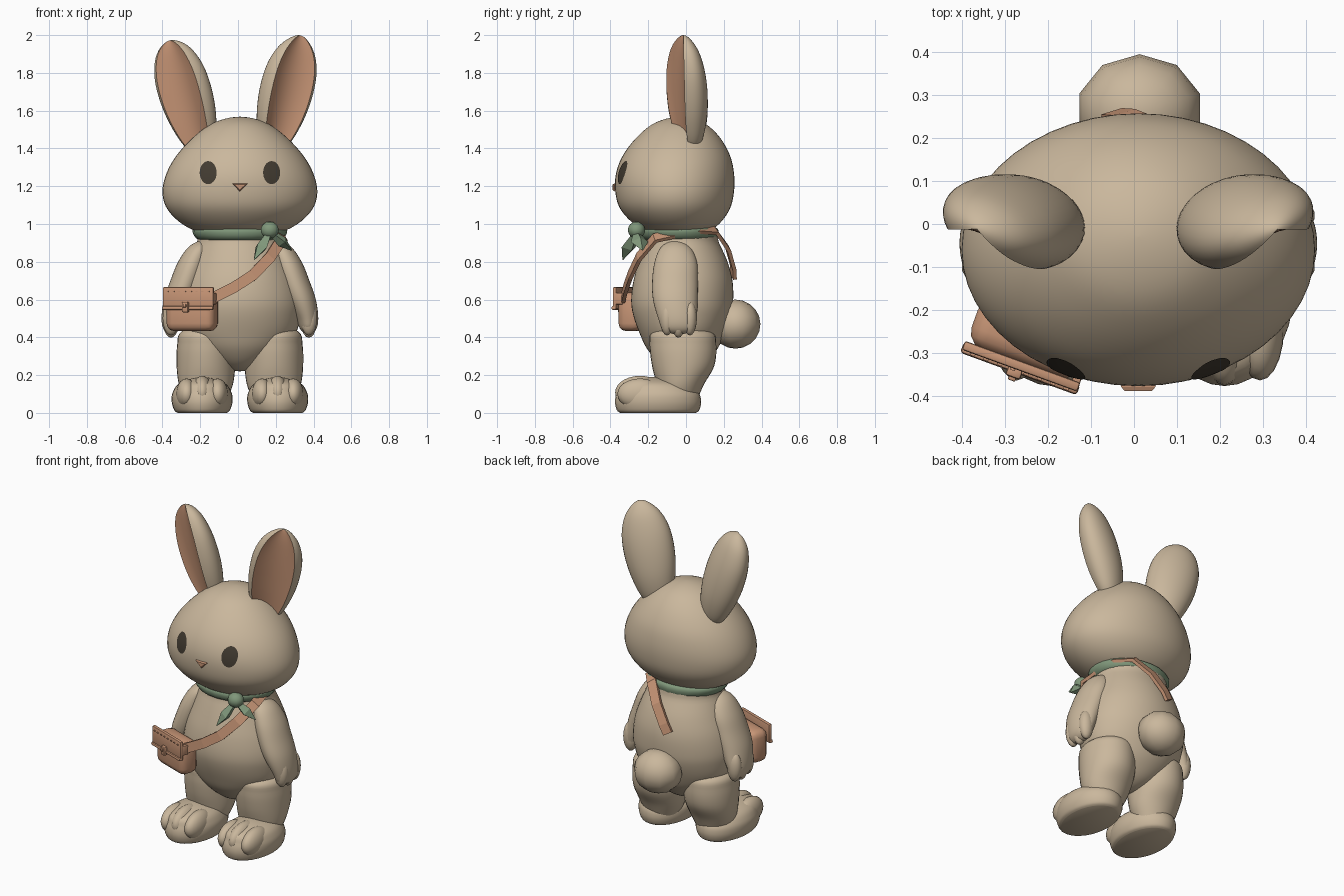
import bpy, bmesh
from math import cos, sin, pi, radians
from mathutils import Matrix, Vector
from mathutils.bvhtree import BVHTree

cube = bpy.data.objects.get("Cube")
if cube:
    bpy.data.objects.remove(cube, do_unlink=True)

MID = 0.01  # mirror plane of the animal


def material(name, rgb):
    m = bpy.data.materials.new(name)
    m.use_nodes = True
    m.diffuse_color = (*rgb, 1)
    m.node_tree.nodes["Principled BSDF"].inputs["Base Color"].default_value = (*rgb, 1)
    return m


FUR = material("beige fur", (0.59, 0.475, 0.335))
TAN = material("tan leather", (0.57, 0.30, 0.18))
GREEN = material("green cloth", (0.215, 0.31, 0.195))
DARK = material("dark brown", (0.055, 0.044, 0.031))


def finish(bm, name, mats, angle=40):
    bmesh.ops.recalc_face_normals(bm, faces=bm.faces)
    me = bpy.data.meshes.new(name)
    bm.to_mesh(me)
    bm.free()
    for m in mats:
        me.materials.append(m)
    if angle:
        me.shade_smooth()
        me.set_sharp_from_angle(angle=radians(angle))
    ob = bpy.data.objects.new(name, me)
    bpy.context.collection.objects.link(ob)
    return ob


def smooth_rings(rings, steps):
    """Spline through rings; a closed end is mirrored so that it comes out round."""
    r = [Vector(p) for p in rings]

    def ghost(end, near):
        z, cx, cy, rx, ry = near
        return Vector((z, cx, cy, -rx, -ry)) if end[3] < 0.005 else end
    r = [ghost(r[0], r[1])] + r + [ghost(r[-1], r[-2])]
    out = []
    for a, b, c, d in zip(r, r[1:], r[2:], r[3:]):
        for k in range(steps):
            t = k / steps
            out.append(b + (c - a) * (t / 2) + (2 * a - 5 * b + 4 * c - d) * (t * t / 2)
                       + (3 * b - a - 3 * c + d) * (t ** 3 / 2))
    return out + [r[-2]]


def loft(name, rings, mats, seg=32, steps=5, section=None, matrix=None, rule=None, angle=40):
    """Skin elliptical rings (z, centre x, centre y, radius x, radius y)."""
    section = section or (lambda t: (cos(t), sin(t)))
    bm = bmesh.new()
    rows = []
    for z, cx, cy, rx, ry in smooth_rings(rings, steps):
        pts = [section(2 * pi * j / seg) for j in range(seg)]
        rows.append([bm.verts.new((cx + max(rx, 0.001) * x, cy + max(ry, 0.001) * y, z)) for x, y in pts])
    for i, (lo, hi) in enumerate(zip(rows, rows[1:])):
        for j in range(seg):
            k = (j + 1) % seg
            f = bm.faces.new((lo[j], lo[k], hi[k], hi[j]))
            if rule and rule(i / len(rows), 2 * pi * (j + 0.5) / seg):
                f.material_index = 1
    bm.faces.new(rows[0])
    bm.faces.new(rows[-1])
    if matrix:
        bm.transform(matrix)
    return finish(bm, name, mats, angle)


def ball(name, loc, radii, mat, u=20, v=14, angle=60):
    bm = bmesh.new()
    bmesh.ops.create_uvsphere(bm, u_segments=u, v_segments=v, radius=1,
                              matrix=Matrix.Translation(loc) @ Matrix.Diagonal((*radii, 1)))
    return finish(bm, name, [mat], angle)


def box(name, loc, size, mat, frame, bevel=0.0, segments=2):
    bm = bmesh.new()
    bmesh.ops.create_cube(bm, size=1, matrix=Matrix.Translation(loc) @ Matrix.Diagonal((*size, 1)))
    if bevel:
        bmesh.ops.bevel(bm, geom=bm.edges[:], offset=bevel, segments=segments, profile=0.5, affect='EDGES')
    bm.transform(frame)
    return finish(bm, name, [mat], 35)


# Head and body
head = loft("head", [
    (0.93, MID, -0.04, 0, 0), (0.95, MID, -0.045, 0.19, 0.14), (1.0, MID, -0.05, 0.305, 0.225),
    (1.08, MID, -0.058, 0.385, 0.29), (1.17, MID, -0.06, 0.41, 0.314), (1.27, MID, -0.058, 0.388, 0.312),
    (1.37, MID, -0.05, 0.33, 0.28), (1.47, MID, -0.04, 0.235, 0.21),
    (1.54, MID, -0.035, 0.13, 0.12), (1.568, MID, -0.03, 0, 0)], [FUR], seg=48)
loft("body", [
    (0.22, MID, -0.02, 0, 0), (0.25, MID, -0.02, 0.1, 0.1), (0.33, MID, -0.02, 0.22, 0.18),
    (0.42, MID, -0.02, 0.295, 0.225), (0.52, MID, -0.02, 0.322, 0.26), (0.6, MID, -0.02, 0.325, 0.27),
    (0.7, MID, -0.016, 0.305, 0.262), (0.8, MID, -0.015, 0.268, 0.235), (0.9, MID, -0.02, 0.228, 0.195),
    (0.97, MID, -0.02, 0.2, 0.165), (0.985, MID, -0.02, 0, 0)], [FUR], seg=48)
ball("tail", (MID + 0.003, 0.262, 0.47), (0.147, 0.132, 0.13), FUR, 10, 10)

# Limbs
for s, side in ((1, "left"), (-1, "right")):
    def at(off):
        return MID + s * off
    leg = at(0.18)
    loft(side + "_leg", [
        (0.07, leg, -0.04, 0.11, 0.1), (0.15, leg, -0.03, 0.143, 0.125), (0.25, leg, -0.015, 0.155, 0.165),
        (0.36, leg, -0.016, 0.152, 0.176), (0.43, leg, -0.02, 0.13, 0.155), (0.48, leg, -0.02, 0, 0)], [FUR])
    foot = at(0.2)
    loft(side + "_foot", [
        (0, foot, -0.148, 0.13, 0.2), (0.015, foot, -0.148, 0.148, 0.218), (0.06, foot, -0.148, 0.161, 0.228),
        (0.11, foot, -0.15, 0.155, 0.215), (0.16, foot, -0.165, 0.115, 0.165), (0.19, foot, -0.18, 0, 0)], [FUR])
    for i in (-1, 0, 1):
        ball(side + "_toe", (foot + i * 0.082, -0.243, 0.108 - 0.008 * abs(i)),
             (0.056, 0.132 - 0.012 * abs(i), 0.088 - 0.006 * abs(i)), FUR)
    loft(side + "_arm", [
        (0.415, at(0.362), -0.04, 0, 0), (0.44, at(0.362), -0.04, 0.04, 0.08),
        (0.5, at(0.355), -0.045, 0.06, 0.102), (0.6, at(0.322), -0.057, 0.08, 0.118),
        (0.7, at(0.285), -0.058, 0.083, 0.121), (0.8, at(0.25), -0.054, 0.077, 0.112),
        (0.88, at(0.215), -0.055, 0.055, 0.075), (0.912, at(0.2), -0.055, 0, 0)], [FUR])
    for i in (-1, 0, 1):
        ball(side + "_finger", (at(0.365), -0.04 + i * 0.06, 0.49 + 0.012 * abs(i)),
             (0.045, 0.038, 0.092), FUR, 14, 10)


# Ears: a flattened teardrop with a shallow, coloured dish in front
def ear_section(t):
    c, y = cos(t), sin(t)
    if y < 0 and abs(c) < 0.767:
        y = -0.643 + 0.38 * (1 - (c / 0.767) ** 2)
    return c, y


def ear_inside(u, t):
    return sin(t) < 0 and abs(cos(t)) < 0.767 and 0.1 < u < 0.93


for side, base, length, lean, spin in (("left", (0.172, 0.02, 1.38), 0.64, 14.5, 25),
                                       ("right", (-0.18, 0.02, 1.37), 0.63, -17, -25)):
    frame = (Matrix.Translation(base) @ Matrix.Rotation(radians(lean), 4, 'Y')
             @ Matrix.Rotation(0.05, 4, 'X') @ Matrix.Rotation(radians(spin), 4, 'Z'))
    loft(side + "_ear", [
        (0, 0, 0, 0, 0), (0.05, 0, 0, 0.08, 0.055), (0.18, 0, 0, 0.127, 0.092), (0.33, 0, 0, 0.148, 0.101),
        (0.47, 0, 0, 0.138, 0.088), (0.58, 0, 0, 0.088, 0.056), (length, 0, 0, 0, 0)],
        [FUR, TAN], seg=36, section=ear_section, matrix=frame, rule=ear_inside)

# Eyes: thin plates laid on the face
skin = BVHTree.FromPolygons([v.co for v in head.data.vertices], [p.vertices for p in head.data.polygons])


def on_face(x, z, lift=0.004):
    hit = skin.ray_cast(Vector((x, -2, z)), Vector((0, 1, 0)))[0]
    return Vector((x, hit.y - lift, z))


for s, side in ((1, "left"), (-1, "right")):
    bm = bmesh.new()
    cx, n = MID + s * 0.168, 28
    hub = bm.verts.new(on_face(cx, 1.272))
    prev = None
    for r in (0.25, 0.5, 0.75, 1):
        ring = [bm.verts.new(on_face(cx + 0.045 * r * cos(2 * pi * j / n), 1.272 + 0.061 * r * sin(2 * pi * j / n)))
                for j in range(n)]
        for j in range(n):
            k = (j + 1) % n
            bm.faces.new((prev[j], ring[j], ring[k], prev[k]) if prev else (hub, ring[j], ring[k]))
        prev = ring
    eye = finish(bm, side + "_eye", [DARK])
    if sum(p.normal.y for p in eye.data.polygons) > 0:
        eye.data.flip_normals()

# Nose: small triangle pointing down
nose_frame = Matrix.Translation((MID, -0.372, 1.2)) @ Matrix.Rotation(radians(90), 4, 'X')
loft("nose", [(-0.02, 0, 0, 0.046, 0.028), (0.006, 0, 0, 0.046, 0.028), (0.016, 0, 0, 0.036, 0.02)],
     [TAN], seg=3, steps=1, matrix=nose_frame, angle=0,
     section=lambda t: (cos(t + pi / 6), sin(t + pi / 6)))

# Neck scarf with knot and two pointed ends
loft("scarf_band", [
    (0.91, MID, -0.03, 0.2, 0.17), (0.925, MID, -0.033, 0.232, 0.198), (0.955, MID, -0.035, 0.25, 0.208),
    (0.978, MID, -0.035, 0.244, 0.2), (0.99, MID, -0.035, 0.2, 0.165)], [GREEN], seg=24, steps=2)
ball("scarf_knot", (0.168, -0.262, 0.968), (0.05, 0.046, 0.045), GREEN, 10, 8)
for tip in ((0.085, -0.335, 0.81), (0.285, -0.23, 0.86)):
    start = Vector((0.17, -0.265, 0.96))
    way = Vector(tip) - start
    h = way.length
    loft("scarf_end", [(0, 0, 0, 0.014, 0.014), (h * 0.55, 0, 0, 0.048, 0.03), (h, 0, 0, 0.002, 0.002)],
         [GREEN], seg=4, steps=1, matrix=Matrix.Translation(start) @ way.to_track_quat('Z', 'Y').to_matrix().to_4x4(),
         angle=0)

# Shoulder strap: flat ribbon over the left shoulder, passing under the scarf
path = [Vector(p) for p in (
    (-0.15, -0.335, 0.6), (-0.02, -0.318, 0.665), (0.08, -0.295, 0.73), (0.17, -0.25, 0.825),
    (0.235, -0.165, 0.925), (0.215, -0.03, 0.955), (0.2, 0.07, 0.972), (0.13, 0.155, 0.965),
    (0.05, 0.222, 0.87), (-0.02, 0.25, 0.77), (-0.05, 0.252, 0.72))]
bm = bmesh.new()
rows = []
for i, p in enumerate(path):
    along = (path[min(i + 1, len(path) - 1)] - path[max(i - 1, 0)]).normalized()
    out = p - Vector((MID, -0.02, 0.68))
    out = (out - along * out.dot(along)).normalized()
    wide = along.cross(out)
    rows.append([bm.verts.new(p + wide * a * 0.029 + out * b * 0.01)
                 for a, b in ((-1, -1), (1, -1), (1, 1), (-1, 1))])
for lo, hi in zip(rows, rows[1:]):
    for j in range(4):
        k = (j + 1) % 4
        bm.faces.new((lo[j], lo[k], hi[k], hi[j]))
bm.faces.new(rows[0])
bm.faces.new(rows[-1])
finish(bm, "bag_strap", [TAN], 0)

# Satchel, turned to follow the hip
bag = Matrix.Translation((-0.262, -0.33, 0)) @ Matrix.Rotation(radians(-20), 4, 'Z')
box("bag_pouch", (-0.004, 0.068, 0.535), (0.27, 0.125, 0.205), TAN, bag, 0.042, 3)
box("bag_flap", (0, 0, 0.608), (0.285, 0.022, 0.115), TAN, bag, 0.006)
box("bag_flap_trim", (0, -0.006, 0.555), (0.288, 0.026, 0.02), TAN, bag, 0.008)
box("bag_clasp", (-0.01, -0.02, 0.56), (0.036, 0.022, 0.055), TAN, bag, 0.006)
box("bag_clasp_pin", (-0.01, -0.033, 0.568), (0.018, 0.012, 0.018), TAN, bag, 0.003)
box("bag_strap_loop", (0.132, 0.02, 0.605), (0.02, 0.05, 0.06), TAN, bag, 0.004)
for i in range(8):
    box("bag_stitch", (-0.115 + i * 0.033, -0.012, 0.643), (0.012, 0.008, 0.006), TAN, bag)
